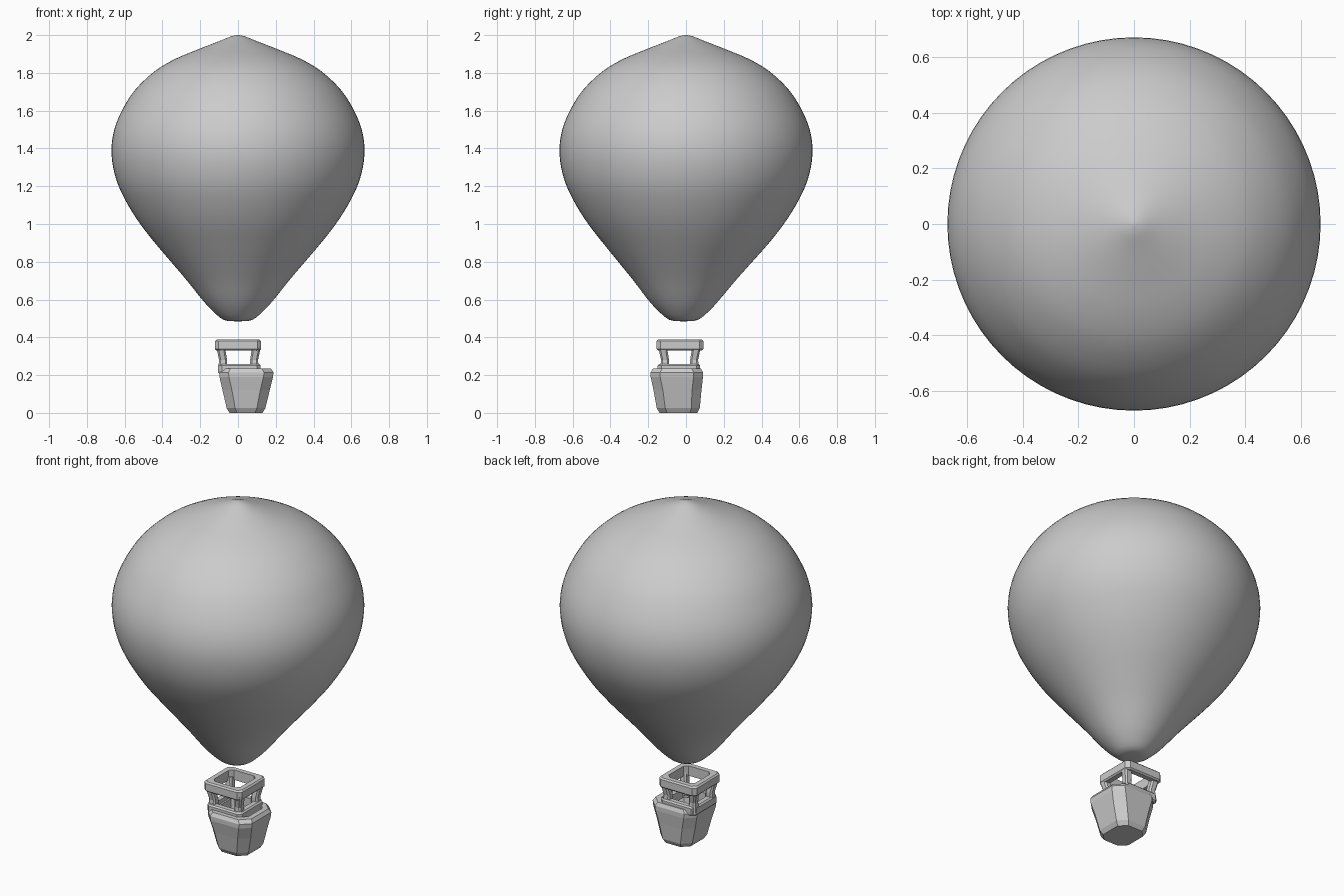
import bpy, bmesh, math
from mathutils import Vector

if "Cube" in bpy.data.objects:
    bpy.data.objects.remove(bpy.data.objects["Cube"])


def loft(name, rings, closed=False):
    """Skin a list of equal-length rings; cap the ends or close the loop."""
    bm = bmesh.new()
    loops = [[bm.verts.new(p) for p in r] for r in rings]
    n = len(loops[0])
    pairs = list(zip(loops, loops[1:]))
    if closed:
        pairs.append((loops[-1], loops[0]))
    else:
        bm.faces.new(loops[0])
        bm.faces.new(loops[-1])
    for a, b in pairs:
        for i in range(n):
            j = (i + 1) % n
            bm.faces.new((a[i], a[j], b[j], b[i]))
    bmesh.ops.recalc_face_normals(bm, faces=bm.faces[:])
    me = bpy.data.meshes.new(name)
    bm.to_mesh(me)
    bm.free()
    ob = bpy.data.objects.new(name, me)
    bpy.context.collection.objects.link(ob)
    return ob


def octagon(x0, x1, y0, y1, z, c):
    """Rectangle with corners chamfered by c."""
    return [(x0 + c, y0, z), (x1 - c, y0, z), (x1, y0 + c, z), (x1, y1 - c, z),
            (x1 - c, y1, z), (x0 + c, y1, z), (x0, y1 - c, z), (x0, y0 + c, z)]


def frame(name, x0, x1, y0, y1, z0, z1, w):
    """Rectangular bar frame with bevelled outer edges."""
    b = 0.008
    section = [(b, z0), (0, z0 + b), (0, z1 - b), (b, z1), (w, z1), (w, z0)]
    return loft(name, [octagon(x0 + d, x1 - d, y0 + d, y1 - d, z, 0.02)
                       for d, z in section], closed=True)


# Balloon envelope: turned profile of (radius, height), smoothed by a spline
profile = [(0.012, 0.485), (0.075, 0.492), (0.135, 0.54), (0.19, 0.60),
           (0.27, 0.70), (0.355, 0.80), (0.44, 0.90), (0.518, 1.0),
           (0.582, 1.1), (0.632, 1.2), (0.661, 1.3), (0.67, 1.4),
           (0.655, 1.5), (0.615, 1.6), (0.545, 1.71), (0.44, 1.81),
           (0.33, 1.875), (0.21, 1.925), (0.10, 1.968), (0.04, 1.992), (0.006, 2.0)]
pts = [Vector(p) for p in profile]
ext = [pts[0]] + pts + [pts[-1]]
smooth = []
for k in range(1, len(ext) - 2):
    a, b, c, d = ext[k - 1:k + 3]
    for s in range(3):
        t = s / 3
        smooth.append(0.5 * (2 * b + (c - a) * t + (2 * a - 5 * b + 4 * c - d) * t * t
                             + (3 * b - a - 3 * c + d) * t ** 3))
smooth.append(pts[-1])

SEG = 72
rings = []
for r, z in smooth:
    drift = -0.012 * max(0.0, min(1.0, (0.9 - z) / 0.3))   # neck leans forward slightly
    rings.append([(r * math.cos(2 * math.pi * i / SEG),
                   r * math.sin(2 * math.pi * i / SEG) + drift, z) for i in range(SEG)])
balloon = loft("balloon_envelope", rings)
for f in balloon.data.polygons:
    f.use_smooth = True

# Basket tub: tapered, chamfered corners, hollow top
tub = [(-0.045, 0.13, -0.14, 0.06, 0.0, 0.04),
       (-0.06, 0.145, -0.155, 0.073, 0.025, 0.045),
       (-0.082, 0.168, -0.172, 0.082, 0.12, 0.05),
       (-0.098, 0.185, -0.187, 0.09, 0.19, 0.05),
       (-0.10, 0.188, -0.187, 0.09, 0.215, 0.05),
       (-0.09, 0.175, -0.175, 0.08, 0.235, 0.05),
       (-0.06, 0.145, -0.14, 0.05, 0.235, 0.03),
       (-0.05, 0.13, -0.125, 0.04, 0.14, 0.03)]
loft("basket_tub", [octagon(*t) for t in tub])

# Sill around the openings and top frame
frame("basket_sill", -0.105, 0.12, -0.15, 0.075, 0.205, 0.258, 0.035)
frame("top_frame", -0.122, 0.122, -0.155, 0.092, 0.33, 0.388, 0.036)

# Four corner posts, pinched in the middle
for side, sx in (("left", -1), ("right", 1)):
    for end, sy in (("front", -1), ("back", 1)):
        levels = []
        for z, grow, h in ((0.22, 0.0, 0.024), (0.28, -0.003, 0.021), (0.35, 0.01, 0.023)):
            cx = sx * (0.085 + grow) + 0.003
            cy = sy * (0.08 + grow) - 0.034
            levels.append(octagon(cx - h, cx + h, cy - h, cy + h, z, 0.009))
        loft(f"{end}_{side}_post", levels)
